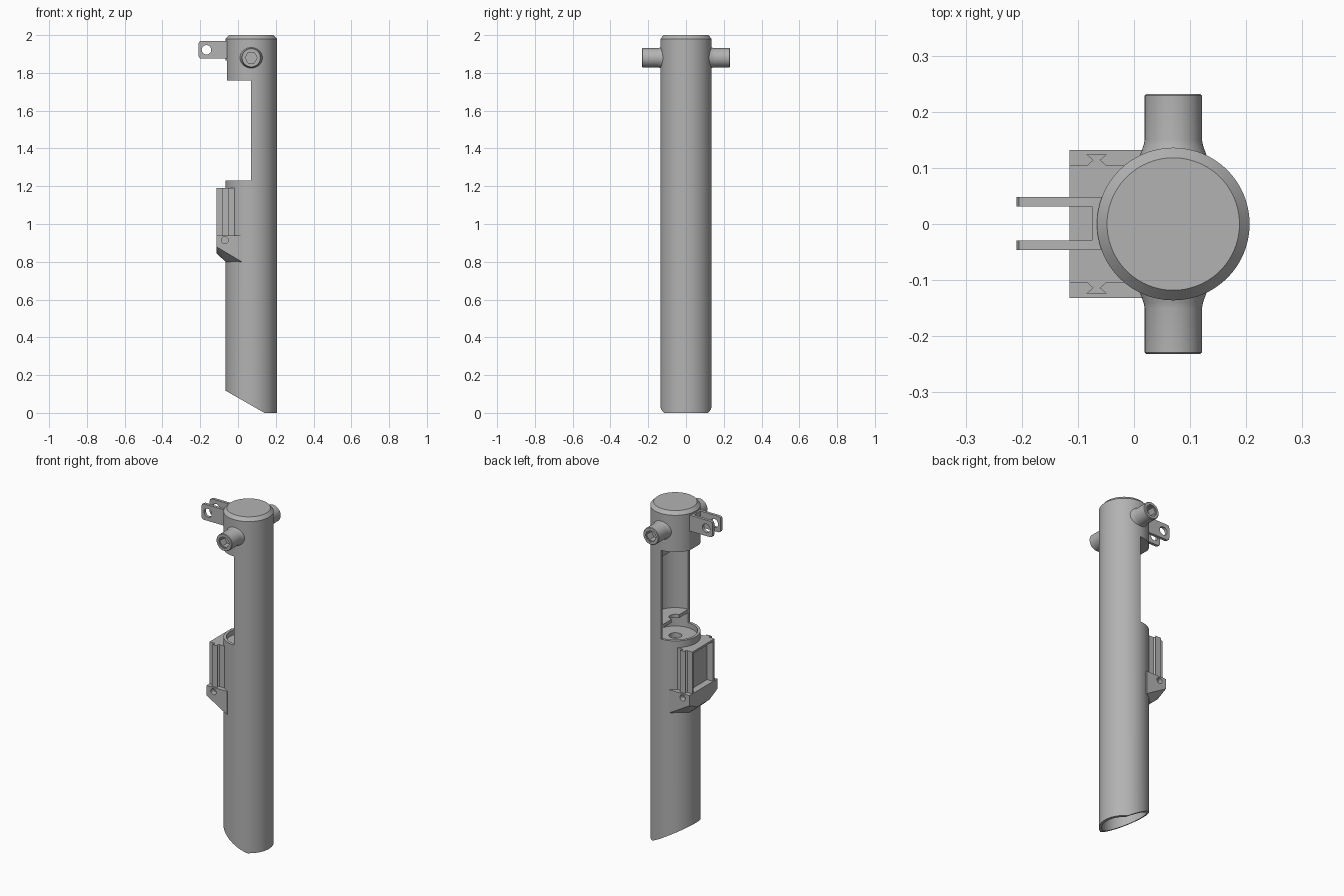
import bpy, bmesh, math
from mathutils import Matrix, Vector

if "Cube" in bpy.data.objects:
    bpy.data.objects.remove(bpy.data.objects["Cube"])

grey = bpy.data.materials.new("plain grey")
grey.use_nodes = True
grey.diffuse_color = (0.45, 0.45, 0.45, 1)
grey.node_tree.nodes["Principled BSDF"].inputs["Base Color"].default_value = (0.45, 0.45, 0.45, 1)

CX, R, INNER = 0.07, 0.136, 0.12      # tube axis, outer and inner radius
PIN_Z = 1.88


def finish(name, bm):
    bmesh.ops.recalc_face_normals(bm, faces=bm.faces)
    mesh = bpy.data.meshes.new(name)
    bm.to_mesh(mesh)
    bm.free()
    mesh.materials.append(grey)
    ob = bpy.data.objects.new(name, mesh)
    bpy.context.collection.objects.link(ob)
    return ob


def box(name, x, y, z):
    bm = bmesh.new()
    bmesh.ops.create_cube(bm, size=1)
    for v in bm.verts:
        v.co = [a + (b - a) * (c + 0.5) for (a, b), c in zip((x, y, z), v.co)]
    return finish(name, bm)


def rod(name, profile, x, z=0, along="z", sides=64):
    """Closed turned solid from (radius, height) pairs."""
    bm = bmesh.new()
    rings = [[bm.verts.new((r * math.cos(math.tau * i / sides), r * math.sin(math.tau * i / sides), h))
              for i in range(sides)] for r, h in profile]
    bm.faces.new(rings[0])
    bm.faces.new(rings[-1])
    for a, b in zip(rings, rings[1:]):
        for i in range(sides):
            j = (i + 1) % sides
            bm.faces.new((a[i], a[j], b[j], b[i]))
    if along == "y":
        bm.transform(Matrix.Rotation(-math.pi / 2, 4, "X"))
    bm.transform(Matrix.Translation((x, 0, z)))
    return finish(name, bm)


def prism(name, points, lo, hi, axis="y"):
    """Outline in xz (or xy) pushed along the remaining axis."""
    bm = bmesh.new()
    place = (lambda p, t: (p[0], t, p[1])) if axis == "y" else (lambda p, t: (p[0], p[1], t))
    face = bm.faces.new([bm.verts.new(place(p, lo)) for p in points])
    out = bmesh.ops.extrude_face_region(bm, geom=[face])["geom"]
    step = Vector(place((0, 0), hi - lo))
    bmesh.ops.translate(bm, vec=step, verts=[g for g in out if isinstance(g, bmesh.types.BMVert)])
    return finish(name, bm)


def combine(target, *tools, mode="DIFFERENCE"):
    for tool in tools:
        tool.hide_render = True
        mod = target.modifiers.new("cut", "BOOLEAN")
        mod.operation, mod.object, mod.solver = mode, tool, "EXACT"
        bpy.context.view_layer.objects.active = target
        bpy.ops.object.modifier_apply(modifier=mod.name)
        bpy.data.objects.remove(tool)


def smooth(ob):
    bpy.ops.object.select_all(action="DESELECT")
    ob.select_set(True)
    bpy.context.view_layer.objects.active = ob
    bpy.ops.object.shade_smooth_by_angle(angle=math.radians(30))


# Main tube: hollow, windowed, slanted at the foot, with a chamfered cap
tube = rod("tube", [(R, 0), (R, 1.98), (0.118, 2)], CX, sides=96)
combine(tube,
        rod("lower_bore", [(INNER, -0.1), (INNER, 1.17)], CX, sides=96),
        rod("upper_bore", [(INNER, 1.2), (INNER, 1.76)], CX, sides=96),
        box("window", (-0.2, CX), (-0.3, 0.3), (1.23, 1.76)),
        prism("foot_slant", [(-0.2, 0.194), (0.14, 0), (0.14, -0.2), (-0.2, -0.2)], -0.3, 0.3),
        rod("floor_hole", [(0.035, 1.1), (0.035, 1.22)], CX, sides=32),
        box("head_flat", (-0.2, -0.058), (-0.1, 0.1), (1.7, 1.865)),
        )
smooth(tube)

# Half shelf and stop block inside the window
shelf = rod("inner_shelf", [(0.125, 1.29), (0.125, 1.31)], CX)
combine(shelf, box("shelf_half", (-0.2, CX), (-0.2, 0.2), (1.2, 1.4)),
        rod("shelf_hole", [(0.035, 1.2), (0.035, 1.4)], CX, sides=32))
smooth(shelf)
stop = rod("inner_stop", [(0.125, 1.66), (0.125, 1.765)], CX)
combine(stop, box("stop_trim", (-0.2, 0.14), (-0.2, 0.2), (1.6, 1.8)))
smooth(stop)

# Cross pin on both sides, flared at the root, with hex sockets
for side, name in ((-1, "front_pin"), (1, "back_pin")):
    pin = rod(name, [(0.062, 0.115), (0.053, 0.14), (0.051, 0.15), (0.051, 0.229), (0.048, 0.232)],
              CX, PIN_Z, "y")
    combine(pin, rod("socket_rim", [(0.034, 0.226), (0.034, 0.25)], CX, PIN_Z, "y"),
            rod("hex_socket", [(0.032, 0.18), (0.032, 0.25)], CX, PIN_Z, "y", 6))
    if side < 0:
        pin.data.transform(Matrix.Scale(-1, 4, (0, 1, 0)))
        pin.data.flip_normals()
    smooth(pin)

# Clevis: base plate and two drilled ears with rounded corners
base = box("clevis_base", (-0.075, -0.04), (-0.046, 0.048), (1.875, 1.97))
for name, lo, hi in (("front_ear", -0.046, -0.029), ("back_ear", 0.031, 0.048)):
    ear = prism(name, [(-0.04, 1.875), (-0.195, 1.875), (-0.205, 1.88), (-0.209, 1.89),
                       (-0.209, 1.955), (-0.205, 1.965), (-0.195, 1.97), (-0.04, 1.97)], lo, hi)
    combine(ear, rod("ear_hole", [(0.025, -0.1), (0.025, 0.1)], -0.167, 1.922, "y", 32))
    smooth(ear)


# Bracket: open-faced box on the tube
def clear_tube(ob):
    combine(ob, rod("tube_clearance", [(0.128, 0.5), (0.128, 1.5)], CX, sides=96))


bracket = box("bracket_box", (-0.115, 0), (-0.104, 0.104), (0.92, 1.19))
combine(bracket, box("bracket_recess", (-0.2, -0.075), (-0.092, 0.092), (0.93, 1.178)))
clear_tube(bracket)

# Dovetail rails on the bracket sides
for side, name in ((-1, "front_rail"), (1, "back_rail")):
    prism(name, [(-0.085, side * 0.103), (-0.073, side * 0.114), (-0.085, side * 0.124),
                 (-0.048, side * 0.124), (-0.06, side * 0.114), (-0.048, side * 0.103)],
          0.935, 1.19, "z")

# Bracket foot: tapered underside and side holes
bm = bmesh.new()
for s in (-1, 1):
    for x, y, z in ((-0.115, 0.132, 0.94), (0.02, 0.132, 0.94), (-0.115, 0.132, 0.88),
                    (0.02, 0.132, 0.80), (-0.115, 0.06, 0.845), (-0.065, 0.06, 0.80)):
        bm.verts.new((x, s * y, z))
bmesh.ops.convex_hull(bm, input=bm.verts)
foot = finish("bracket_foot", bm)
clear_tube(foot)
for s in (-1, 1):
    hole = rod("foot_hole", [(0.018, 0.1), (0.018, 0.2)], -0.07, 0.914, "y", 24)
    if s < 0:
        hole.data.transform(Matrix.Rotation(math.pi, 4, "Z"))
        hole.data.transform(Matrix.Translation((-0.14, 0, 0)))
    combine(foot, hole)
